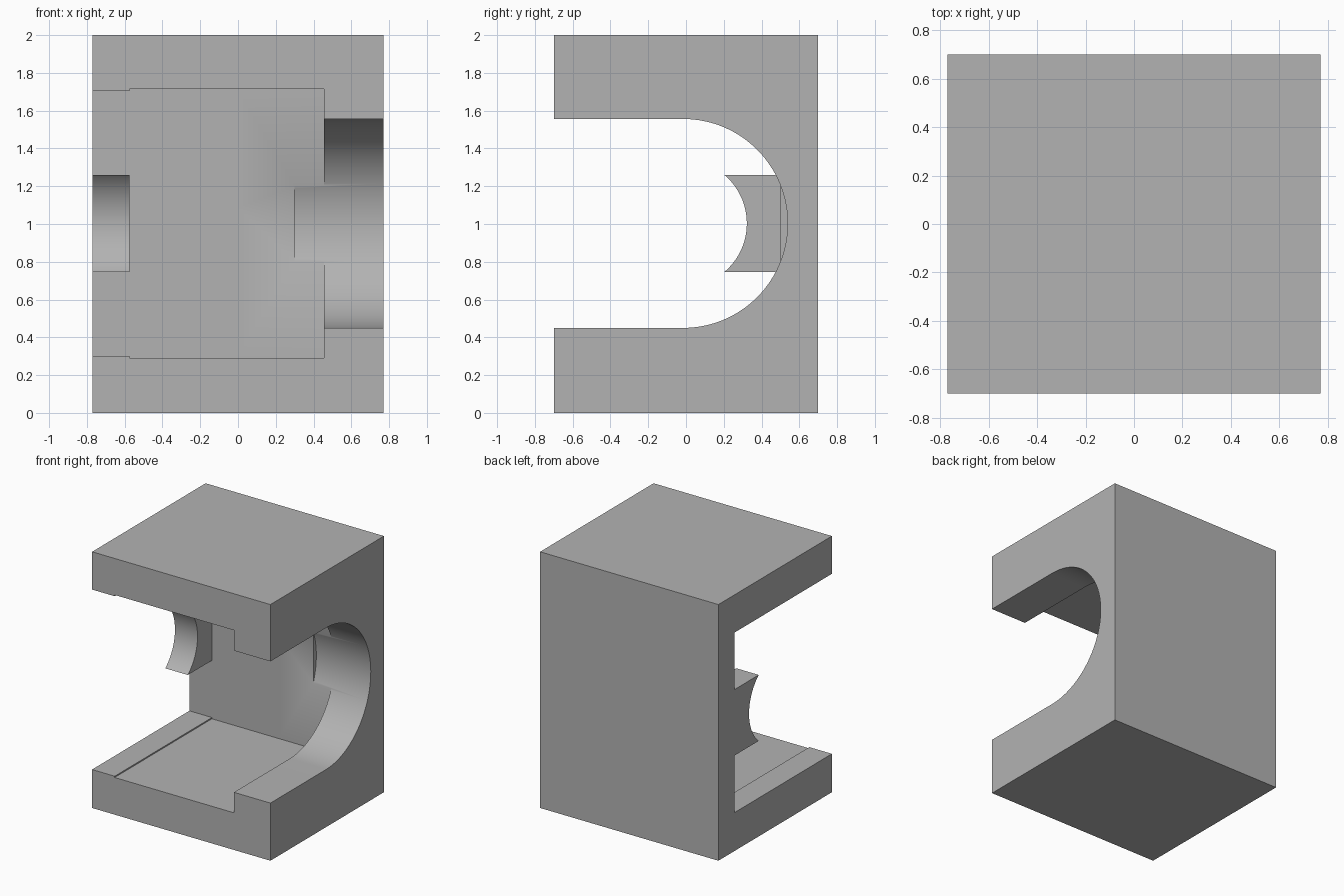
import bpy, bmesh, math

cube = bpy.data.objects.get("Cube")
if cube:
    bpy.data.objects.remove(cube, do_unlink=True)

GREY = (0.45, 0.45, 0.45, 1)
grey = bpy.data.materials.new("plain grey")
grey.use_nodes = True
grey.diffuse_color = GREY
grey.node_tree.nodes["Principled BSDF"].inputs["Base Color"].default_value = GREY

X_MIN, X_MAX = -0.77, 0.77      # outer sides
X_STEP, X_FLANGE = -0.575, 0.455  # floor step, inner face of the slotted wall
Y_FRONT, Y_BACK, Y_WALL = -0.7, 0.7, 0.5
AXIS_Y, AXIS_Z = -0.015, 1.003   # shared centre of both arcs


def extrude_profile(name, profile, x0, x1):
    """Extrude a closed (y, z) profile along x."""
    bm = bmesh.new()
    face = bm.faces.new([bm.verts.new((x0, y, z)) for y, z in profile])
    result = bmesh.ops.extrude_face_region(bm, geom=[face])
    moved = [v for v in result["geom"] if isinstance(v, bmesh.types.BMVert)]
    bmesh.ops.translate(bm, verts=moved, vec=(x1 - x0, 0, 0))
    bmesh.ops.recalc_face_normals(bm, faces=bm.faces)
    mesh = bpy.data.meshes.new(name)
    bm.to_mesh(mesh)
    bm.free()
    mesh.materials.append(grey)
    obj = bpy.data.objects.new(name, mesh)
    bpy.context.collection.objects.link(obj)
    return obj


def rect(y0, y1, z0, z1):
    return [(y0, z0), (y1, z0), (y1, z1), (y0, z1)]


def arc(radius, half_angle, steps):
    return [(AXIS_Y + radius * math.cos(a), AXIS_Z + radius * math.sin(a))
            for a in (half_angle * (2 * i / steps - 1) for i in range(steps + 1))]


def activate(obj):
    bpy.ops.object.select_all(action='DESELECT')
    obj.select_set(True)
    bpy.context.view_layer.objects.active = obj


def cut(target, cutter):
    cutter.hide_render = True
    mod = target.modifiers.new("cut", 'BOOLEAN')
    mod.operation = 'DIFFERENCE'
    mod.solver = 'EXACT'
    mod.object = cutter
    activate(target)
    bpy.ops.object.modifier_apply(modifier=mod.name)
    bpy.data.objects.remove(cutter, do_unlink=True)


# Housing: solid block, hollowed from the front and the open side
housing = extrude_profile("housing", rect(Y_FRONT, Y_BACK, 0, 2), X_MIN, X_MAX)
cut(housing, extrude_profile("entry_cutter", rect(-1, Y_WALL, 0.3, 1.705), -1, 0))
cut(housing, extrude_profile("cavity_cutter", rect(-1, Y_WALL, 0.29, 1.715), X_STEP, X_FLANGE))

# Round-ended slot through the remaining side wall
RADIUS = 0.553
slot = arc(RADIUS, math.pi / 2, 64) + [(-1, AXIS_Z + RADIUS), (-1, AXIS_Z - RADIUS)]
cut(housing, extrude_profile("slot_cutter", slot, 0.3, 1))

# Cradle: concave block on the back wall
cradle_arc = arc(0.337, math.asin(0.2575 / 0.337), 32)
cradle_profile = cradle_arc + [(Y_WALL + 0.02, cradle_arc[-1][1]),
                               (Y_WALL + 0.02, cradle_arc[0][1])]
cradle = extrude_profile("cradle", cradle_profile, X_MIN, X_STEP)
# Keep the embedded end just inside the outer side
for v in cradle.data.vertices:
    if v.co.y > Y_WALL:
        v.co.y = Y_WALL

for obj in (housing, cradle):
    activate(obj)
    bpy.ops.object.shade_smooth_by_angle(angle=math.radians(30))
